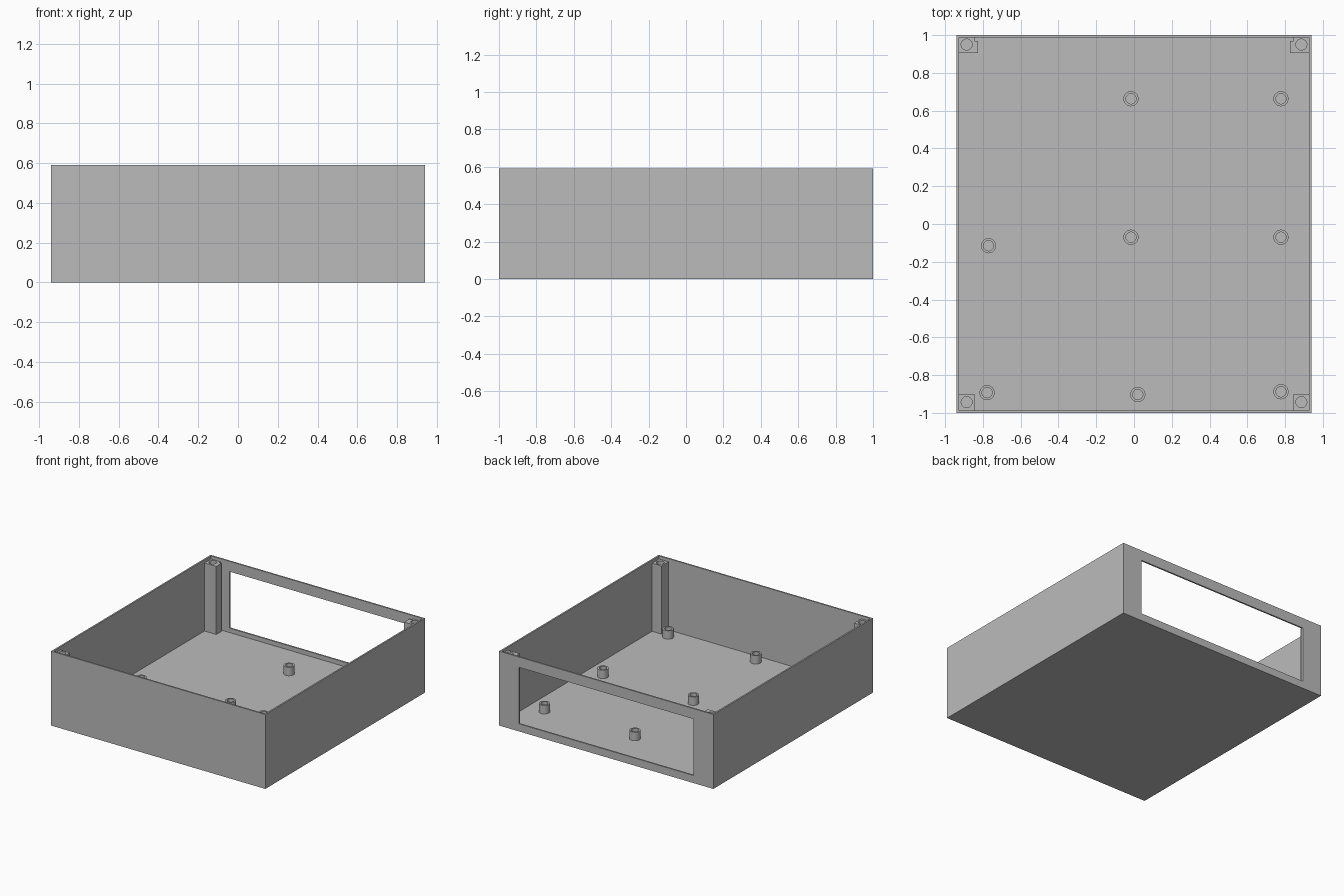
import bpy, bmesh
from mathutils import Matrix, Vector

if "Cube" in bpy.data.objects:
    bpy.data.objects.remove(bpy.data.objects["Cube"], do_unlink=True)

HX, HY, H = 0.94, 1.0, 0.59      # half width, half depth, height
WALL, FLOOR = 0.0125, 0.025
POST_TOP, BOSS_TOP = 0.565, 0.092

grey = bpy.data.materials.new("plain grey")
grey.use_nodes = True
grey.diffuse_color = (0.5, 0.5, 0.5, 1)
grey.node_tree.nodes["Principled BSDF"].inputs["Base Color"].default_value = (0.5, 0.5, 0.5, 1)


def finish(name, bm):
    bmesh.ops.recalc_face_normals(bm, faces=bm.faces)
    mesh = bpy.data.meshes.new(name)
    bm.to_mesh(mesh)
    bm.free()
    mesh.materials.append(grey)
    obj = bpy.data.objects.new(name, mesh)
    bpy.context.collection.objects.link(obj)
    return obj


def box(name, lo, hi):
    bm = bmesh.new()
    lo, hi = Vector(lo), Vector(hi)
    size = hi - lo
    bmesh.ops.create_cube(bm, size=1, matrix=Matrix.Translation((lo + hi) / 2) @ Matrix.Diagonal((*size, 1)))
    return finish(name, bm)


def cylinder(name, x, y, r, z0, z1):
    bm = bmesh.new()
    bmesh.ops.create_cone(bm, cap_ends=True, segments=32, radius1=r, radius2=r, depth=z1 - z0,
                          matrix=Matrix.Translation((x, y, (z0 + z1) / 2)))
    return finish(name, bm)


def prism(name, outline, z0, z1):
    bm = bmesh.new()
    face = bm.faces.new([bm.verts.new((x, y, z0)) for x, y in outline])
    top = bmesh.ops.extrude_face_region(bm, geom=[face])["geom"]
    bmesh.ops.translate(bm, vec=(0, 0, z1 - z0), verts=[v for v in top if isinstance(v, bmesh.types.BMVert)])
    return finish(name, bm)


def select_only(obj):
    bpy.ops.object.select_all(action='DESELECT')
    obj.select_set(True)
    bpy.context.view_layer.objects.active = obj


def cut(obj, cutter):
    mod = obj.modifiers.new("cut", 'BOOLEAN')
    mod.operation = 'DIFFERENCE'
    mod.solver = 'EXACT'
    mod.object = cutter
    select_only(obj)
    bpy.ops.object.modifier_apply(modifier=mod.name)
    bpy.data.objects.remove(cutter, do_unlink=True)


def smooth(obj):
    select_only(obj)
    bpy.ops.object.shade_smooth_by_angle()


# Open tray with a panel window in the back wall
ix, iy = HX - WALL, HY - WALL
tray = box("tray", (-HX, -HY, 0), (HX, HY, H))
cut(tray, box("cavity_cutter", (-ix, -iy, FLOOR), (ix, iy, H + 0.1)))
cut(tray, box("window_cutter", (-0.767, HY - 0.1, 0.06), (0.767, HY + 0.1, 0.508)))

# Corner screw posts; the back pair are notched to hold a sliding panel
for side, label in ((1, "left"), (-1, "right")):
    front = [(ix, -iy), (ix, -0.9), (0.845, -0.9), (0.845, -iy)]
    back = [(ix, iy), (0.845, iy), (0.845, 0.97), (0.825, 0.97), (0.825, 0.905), (ix, 0.905)]
    for end, outline, hole_y in (("front", front, -0.943), ("back", back, 0.95)):
        post = prism(f"{end}_{label}_post", [(side * x, y) for x, y in outline], FLOOR, POST_TOP)
        cut(post, cylinder("hole_cutter", side * 0.886, hole_y, 0.029, 0.3, H))
        smooth(post)

# Hollow mounting bosses on the floor
bosses = [(-0.016, 0.663), (0.778, 0.663), (-0.016, -0.07), (0.778, -0.07),
          (-0.77, -0.115), (-0.778, -0.893), (0.02, -0.903), (0.778, -0.888)]
for i, (x, y) in enumerate(bosses, 1):
    boss = cylinder(f"mounting_boss_{i}", x, y, 0.04, FLOOR, BOSS_TOP)
    cut(boss, cylinder("hole_cutter", x, y, 0.027, FLOOR + 0.003, H))
    smooth(boss)
